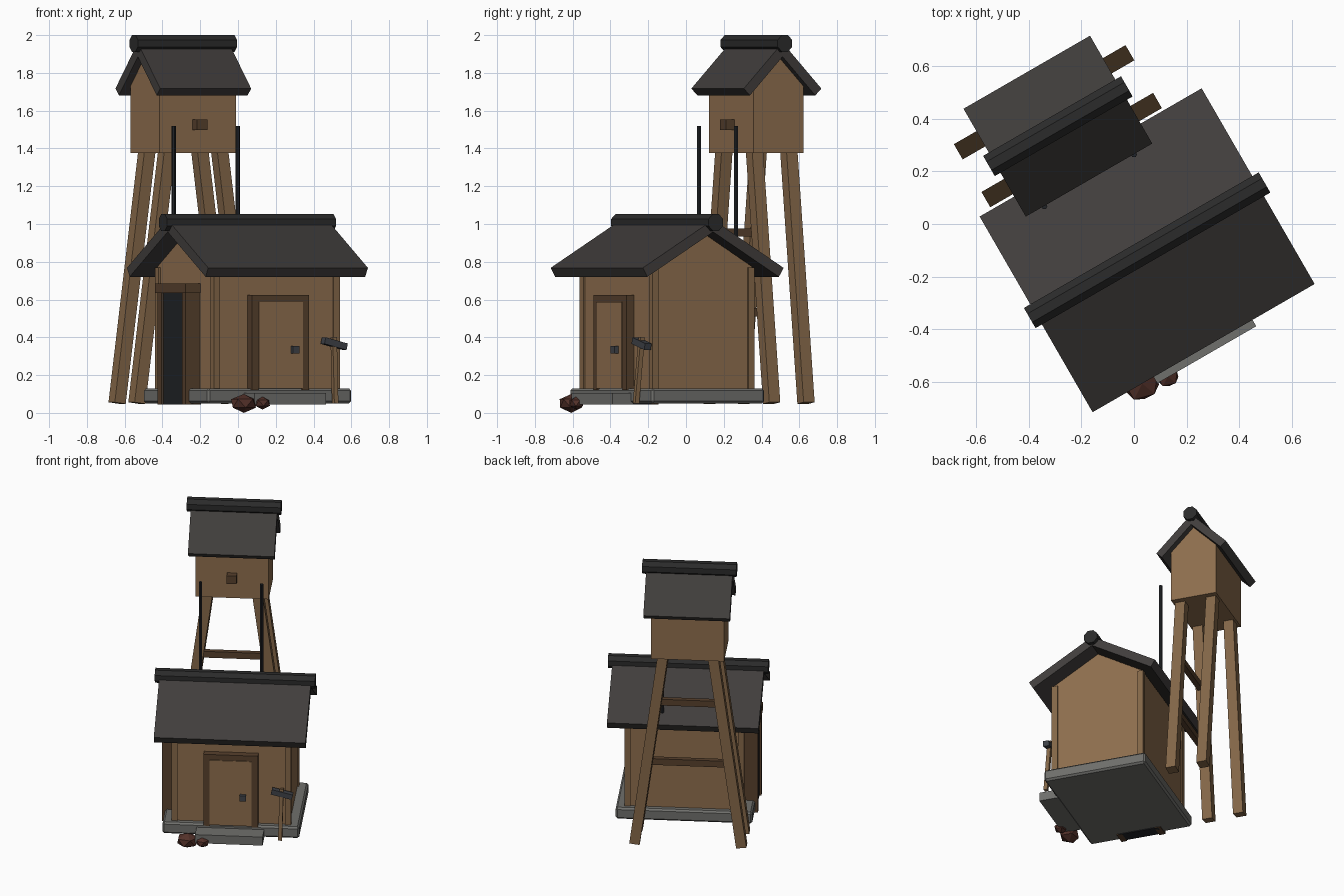
import bpy, bmesh, math, random
from mathutils import Matrix, Vector

if "Cube" in bpy.data.objects:
    bpy.data.objects.remove(bpy.data.objects["Cube"])

random.seed(4)
# Hut frame: u along the ridge, v towards the back, turned 30 degrees
HUT = Matrix.Translation((0.05, -0.10, 0)) @ Matrix.Rotation(math.radians(30), 4, 'Z')
TOWER = HUT @ Matrix.Translation((-0.058, 0.579, 0))


def material(name, r, g, b):
    m = bpy.data.materials.new(name)
    m.diffuse_color = (r, g, b, 1)
    m.use_nodes = True
    m.node_tree.nodes["Principled BSDF"].inputs["Base Color"].default_value = m.diffuse_color
    return m


WALL = material("wall_wood", 0.27, 0.155, 0.075)
BEAM = material("beam_wood", 0.23, 0.135, 0.065)
DARK = material("dark_wood", 0.095, 0.052, 0.026)
ROOF = material("roof", 0.052, 0.047, 0.045)
RIDGE = material("ridge", 0.024, 0.024, 0.024)
STONE = material("stone", 0.16, 0.16, 0.15)
IRON = material("iron", 0.05, 0.055, 0.065)
VOID = material("dark_opening", 0.015, 0.017, 0.02)
ORE = material("ore", 0.085, 0.03, 0.022)


def finish(name, bm, mat, matrix):
    bmesh.ops.recalc_face_normals(bm, faces=bm.faces[:])
    mesh = bpy.data.meshes.new(name)
    bm.to_mesh(mesh)
    bm.free()
    mesh.materials.append(mat)
    ob = bpy.data.objects.new(name, mesh)
    ob.matrix_world = matrix
    bpy.context.collection.objects.link(ob)
    return ob


def box(name, mat, frame, u, v, z, bevel=0):
    """Box given by its (min, max) range on each axis."""
    bm = bmesh.new()
    bmesh.ops.create_cube(bm, size=1)
    for vert in bm.verts:
        vert.co = [(r[0] + r[1]) / 2 + c * (r[1] - r[0]) for c, r in zip(vert.co, (u, v, z))]
    ob = finish(name, bm, mat, frame)
    if bevel:
        mod = ob.modifiers.new("bevel", 'BEVEL')
        mod.width, mod.segments = bevel, 1
    return ob


def beam(name, mat, frame, start, end, width, depth):
    """Square beam between two points, cut square to its own axis."""
    a, b = Vector(start), Vector(end)
    d = b - a
    zax = d.normalized()
    xax = Vector((0, 1, 0)).cross(zax).normalized()
    yax = zax.cross(xax)
    rot = Matrix((xax, yax, zax)).transposed().to_4x4()
    m = frame @ Matrix.Translation((a + b) / 2) @ rot
    h = d.length / 2
    return box(name, mat, m, (-width / 2, width / 2), (-depth / 2, depth / 2), (-h, h))


def prism(name, mat, frame, profile, half):
    """Extrude a (v, z) profile along u."""
    bm = bmesh.new()
    rings = [[bm.verts.new((s * half, v, z)) for v, z in profile] for s in (-1, 1)]
    bm.faces.new(rings[0])
    bm.faces.new(rings[1])
    n = len(profile)
    for i in range(n):
        j = (i + 1) % n
        bm.faces.new((rings[0][i], rings[0][j], rings[1][j], rings[1][i]))
    return finish(name, bm, mat, frame)


def cylinder(name, mat, matrix, radius, length, sides):
    bm = bmesh.new()
    bmesh.ops.create_cone(bm, cap_ends=True, segments=sides, radius1=radius, radius2=radius, depth=length)
    return finish(name, bm, mat, matrix)


def gabled_top(prefix, frame, half, eave, z_eave, z_top, thick, ridge_half, ridge_r, ridge_z):
    ang = math.atan2(z_top - z_eave, eave)
    s, c = math.sin(ang) * thick, math.cos(ang) * thick
    profile = [(-eave, z_eave), (0, z_top), (eave, z_eave), (eave - s, z_eave - c),
               (0, z_top - thick / math.cos(ang)), (s - eave, z_eave - c)]
    prism(prefix + "_roof", ROOF, frame, profile, half)
    turn = Matrix.Rotation(math.pi / 2, 4, 'Y') @ Matrix.Rotation(math.pi / 8, 4, 'Z')
    cylinder(prefix + "_ridge_cap", RIDGE, frame @ Matrix.Translation((0, 0, ridge_z)) @ turn,
             ridge_r, ridge_half * 2, 8)


# Hut: plinth, step, walls, corner posts, roof
box("plinth", STONE, HUT, (-0.44, 0.44), (-0.345, 0.345), (0.05, 0.13), 0.012)
box("door_step", STONE, HUT, (-0.22, 0.215), (-0.458, -0.33), (0.045, 0.105))
prism("hut_walls", WALL, HUT,
      [(-0.303, 0.1), (0.303, 0.1), (0.303, 0.775), (0, 0.955), (-0.303, 0.775)], 0.374)
for u in (-0.366, 0.366):
    for v in (-0.293, 0.293):
        box("corner_post", BEAM, HUT, (u - 0.019, u + 0.019), (v - 0.019, v + 0.019), (0.12, 0.77))
gabled_top("hut", HUT, 0.488, 0.43, 0.768, 1.022, 0.055, 0.516, 0.048, 1.008)

# Front door
for s in (-1, 1):
    box("door_jamb", DARK, HUT, sorted((s * 0.135, s * 0.175)), (-0.35, -0.29), (0.12, 0.59))
box("door_lintel", DARK, HUT, (-0.175, 0.175), (-0.35, -0.29), (0.587, 0.625))
box("door_panel", WALL, HUT, (-0.135, 0.135), (-0.356, -0.29), (0.13, 0.587))
box("door_latch", IRON, HUT, (0.06, 0.10), (-0.38, -0.35), (0.315, 0.355))

# Mine opening in the left gable
box("mine_opening", VOID, HUT, (-0.447, -0.365), (-0.13, 0.14), (0.045, 0.635))
for v in ((-0.143, -0.105), (0.115, 0.157)):
    box("mine_post", DARK, HUT, (-0.46, -0.365), v, (0.045, 0.64))
box("mine_lintel", DARK, HUT, (-0.466, -0.365), (-0.152, 0.172), (0.635, 0.685))

# Tower: cabin, roof, splayed legs, cross bars
prism("tower_cabin", WALL, TOWER,
      [(-0.153, 1.375), (0.153, 1.375), (0.153, 1.73), (0, 1.887), (-0.153, 1.73)], 0.235)
gabled_top("tower", TOWER, 0.278, 0.237, 1.717, 1.96, 0.052, 0.303, 0.048, 1.956)
box("tower_block", DARK, TOWER, (-0.032, 0.032), (-0.203, -0.14), (1.497, 1.553))
for su in (-1, 1):
    for v in (-0.105, 0.105):
        beam("tower_leg", BEAM, TOWER, (su * 0.344, v, 0.052), (su * 0.16, v, 1.4), 0.067, 0.067)
for z, half in ((0.533, 0.278), (0.955, 0.22)):
    box("cross_bar", DARK, TOWER, (-half, half), (-0.125, -0.09), (z - 0.022, z + 0.022))

# Iron rods rising from the hut roof
for u in (-0.197, 0.197):
    cylinder("iron_rod", VOID, TOWER @ Matrix.Translation((u, -0.238, 1.155)), 0.012, 0.73, 6)

# Leaning hammer
beam("hammer_handle", BEAM, HUT, (0.32, -0.375, 0.05), (0.328, -0.345, 0.40), 0.025, 0.025)
beam("hammer_head", IRON, HUT, (0.263, -0.347, 0.383), (0.398, -0.347, 0.35), 0.035, 0.04)

# Ore lumps
for u, v, z, r, h in ((-0.27, -0.43, 0.05, 0.08, 0.05), (-0.172, -0.455, 0.052, 0.049, 0.034)):
    bm = bmesh.new()
    bmesh.ops.create_icosphere(bm, subdivisions=1, radius=1)
    for vert in bm.verts:
        k = random.uniform(0.9, 1.0) if abs(vert.co.z) < 0.9 else 1
        vert.co = Vector((vert.co.x * r * k, vert.co.y * r * k * 0.9, vert.co.z * h))
    finish("ore_lump", bm, ORE, HUT @ Matrix.Translation((u, v, z)))
